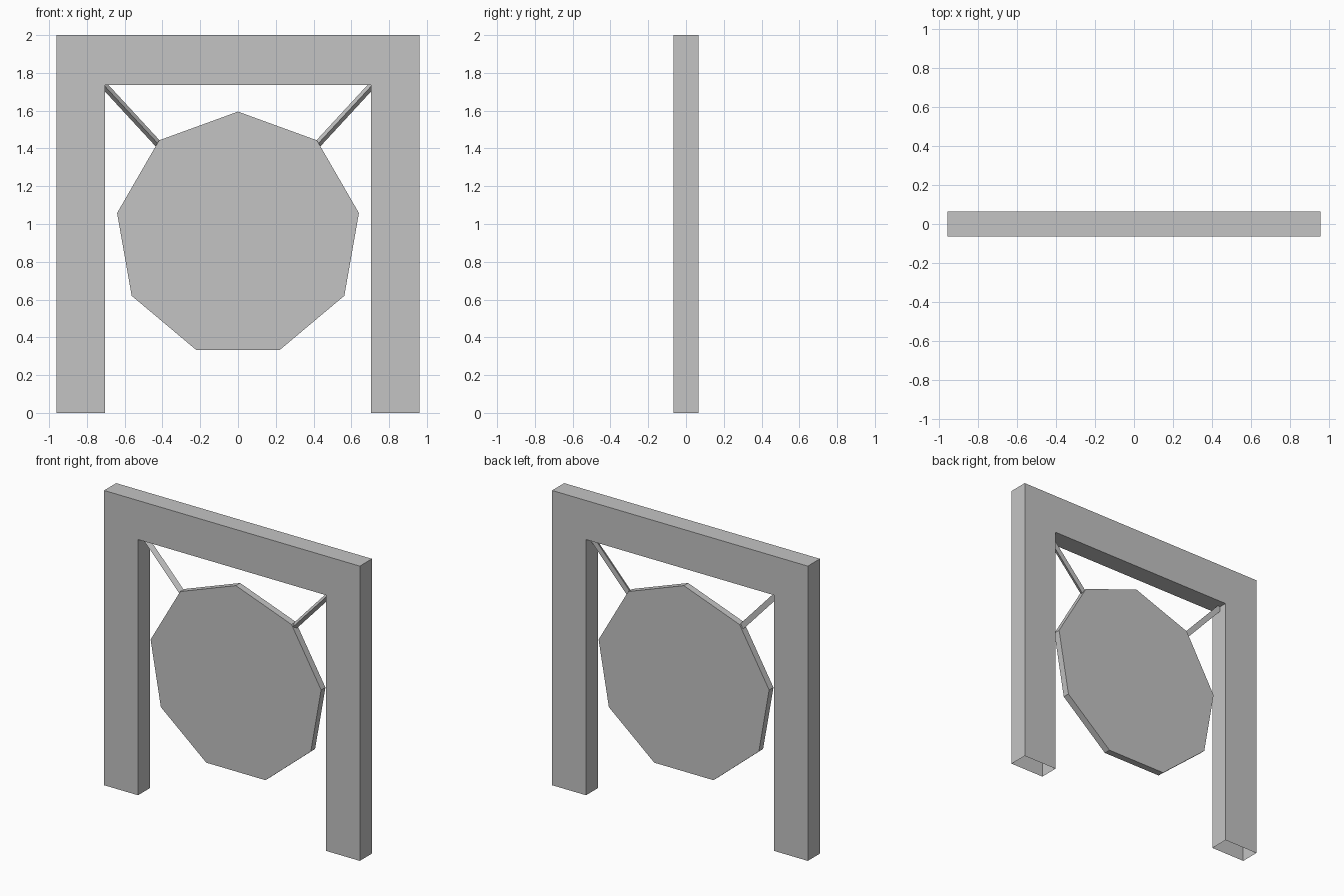
import bpy
import bmesh
from math import pi
from mathutils import Vector, Matrix

cube = bpy.data.objects.get("Cube")
if cube:
    bpy.data.objects.remove(cube, do_unlink=True)

grey = bpy.data.materials.new("plain_grey")
grey.use_nodes = True
colour = (0.55, 0.55, 0.55, 1)
grey.diffuse_color = colour
grey.node_tree.nodes["Principled BSDF"].inputs["Base Color"].default_value = colour


def add_object(name, bm):
    bmesh.ops.recalc_face_normals(bm, faces=bm.faces)
    mesh = bpy.data.meshes.new(name)
    bm.to_mesh(mesh)
    bm.free()
    mesh.materials.append(grey)
    obj = bpy.data.objects.new(name, mesh)
    bpy.context.collection.objects.link(obj)
    return obj


# Gate-shaped frame, extruded from its outline, with open leg bottoms
HALF, INNER, TOP, BEAM, DEPTH = 0.96, 0.705, 2.0, 1.735, 0.065
half_outline = [(INNER, BEAM), (INNER, 0), (HALF, 0), (HALF, TOP)]
outline = half_outline + [(-x, z) for x, z in reversed(half_outline)]
bm = bmesh.new()
face = bm.faces.new([bm.verts.new((x, -DEPTH, z)) for x, z in outline])
swept = bmesh.ops.extrude_face_region(bm, geom=[face], use_keep_orig=True)
moved = [v for v in swept["geom"] if isinstance(v, bmesh.types.BMVert)]
bmesh.ops.translate(bm, verts=moved, vec=(0, 2 * DEPTH, 0))
bmesh.ops.recalc_face_normals(bm, faces=bm.faces)
soles = [f for f in bm.faces if all(v.co.z < 0.001 for v in f.verts)]
bmesh.ops.delete(bm, geom=soles, context="FACES")
add_object("frame", bm)

# Nine-sided hanging disc with one corner at the top
bm = bmesh.new()
bmesh.ops.create_cone(bm, cap_ends=True, segments=9, radius1=0.65, radius2=0.65, depth=0.046)
bmesh.ops.rotate(bm, verts=bm.verts, matrix=Matrix.Rotation(pi / 2, 3, "X"))
peak = max(v.co.z for v in bm.verts)
low = min(v.co.z for v in bm.verts)
if peak < -low:
    bmesh.ops.rotate(bm, verts=bm.verts, matrix=Matrix.Rotation(pi, 3, "Y"))
bmesh.ops.translate(bm, verts=bm.verts, vec=(0, 0, 0.945))
add_object("disc", bm)


# Three-sided hangers, ridge to the front and flat to the back
def hanger(name, side):
    start, end = Vector((side * 0.41, 0, 1.41)), Vector((side * 0.71, 0, 1.735))
    along = (end - start).normalized()
    front = Vector((0, -1, 0))
    across = along.cross(front)
    bm = bmesh.new()
    rings = []
    for centre in (start, end):
        corners = [front * 0.021, across * 0.0185 - front * 0.0105,
                   across * -0.0185 - front * 0.0105]
        rings.append([bm.verts.new(centre + c) for c in corners])
    for i in range(3):
        j = (i + 1) % 3
        bm.faces.new((rings[0][i], rings[0][j], rings[1][j], rings[1][i]))
    for ring in rings:
        bm.faces.new(ring)
    add_object(name, bm)


hanger("left_hanger", 1)
hanger("right_hanger", -1)
